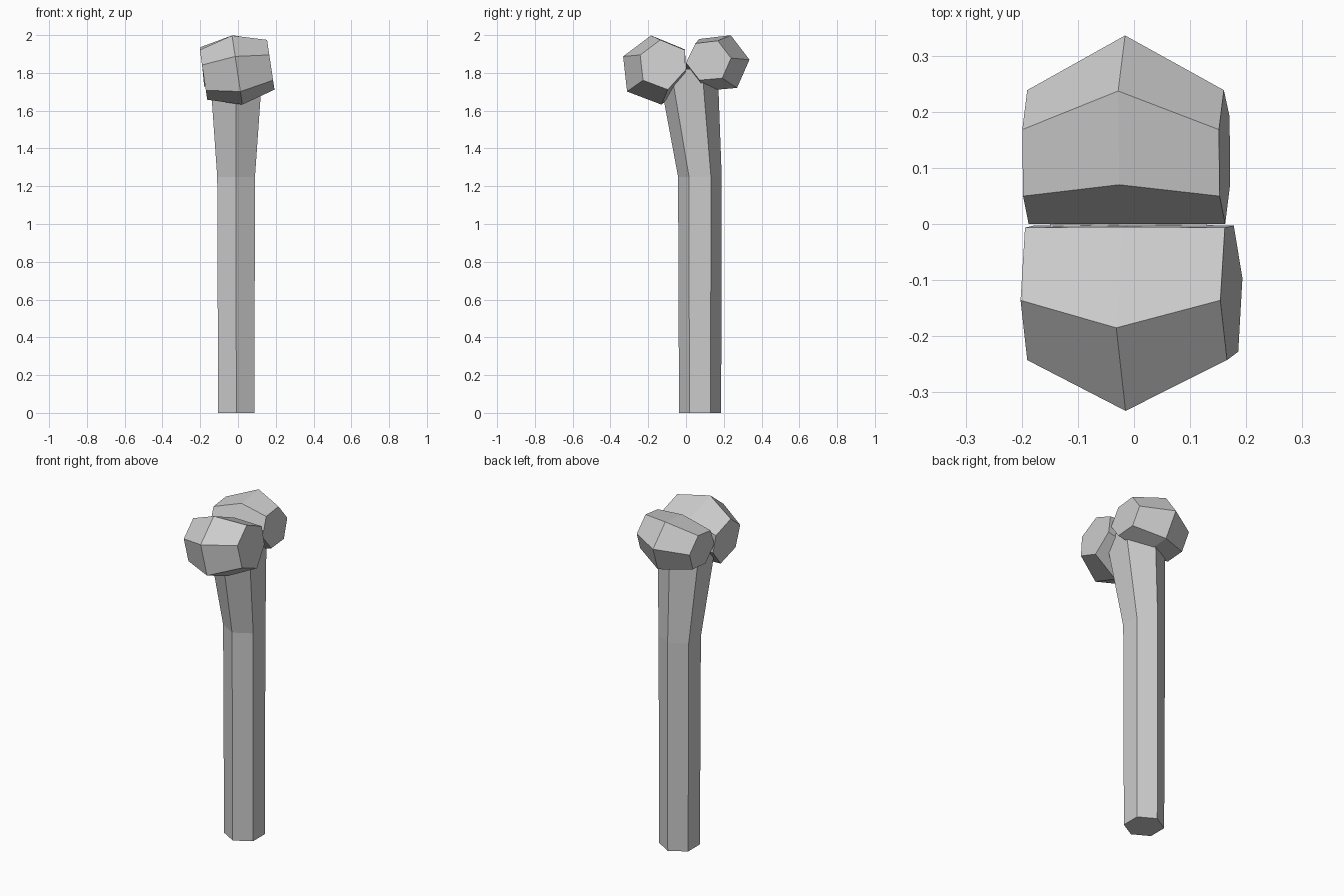
import bpy
import bmesh
import math
from mathutils import Matrix, Vector

if "Cube" in bpy.data.objects:
    bpy.data.objects.remove(bpy.data.objects["Cube"])


def loft(name, rings):
    """Closed solid through rings of equal point count."""
    bm = bmesh.new()
    loops = [[bm.verts.new(p) for p in ring] for ring in rings]
    n = len(loops[0])
    for a, b in zip(loops, loops[1:]):
        for i in range(n):
            j = (i + 1) % n
            bm.faces.new((a[i], a[j], b[j], b[i]))
    bm.faces.new(loops[0])
    bm.faces.new(loops[-1])
    bmesh.ops.recalc_face_normals(bm, faces=bm.faces)
    mesh = bpy.data.meshes.new(name)
    bm.to_mesh(mesh)
    bm.free()
    obj = bpy.data.objects.new(name, mesh)
    bpy.context.collection.objects.link(obj)
    return obj


def hexagon(x0, x1, ys, z):
    """Shaft section: ys = front point, side front, side back, back point."""
    f, sf, sb, b = ys
    m = (x0 + x1) / 2
    return [(m, f, z), (x1, sf, z), (x1, sb, z),
            (m, b, z), (x0, sb, z), (x0, sf, z)]


def knob(name, profile, pivot, x_mid, half, taper, tilt):
    """Hexagonal barrel along x, tapered toward the joint line and tilted about y."""
    py, pz = pivot
    rot = Matrix.Rotation(math.radians(-tilt), 3, 'Y')
    rings = []
    for x, s in ((-half, taper), (0, 1), (half, taper)):
        rings.append([rot @ Vector((x, py + (y - py) * s, (z - pz) * s))
                      + Vector((x_mid, 0, pz)) for y, z in profile])
    return loft(name, rings)


# Shaft, flaring forward at the top
loft("shaft", [
    hexagon(-0.105, 0.087, (-0.037, 0.018, 0.13, 0.186), 0),
    hexagon(-0.11, 0.09, (-0.042, 0.016, 0.132, 0.189), 1.25),
    hexagon(-0.15, 0.13, (-0.148, -0.08, 0.085, 0.168), 1.82),
])

# Front knob
knob("front_knob",
     [(-0.333, 1.888), (-0.185, 2.0), (-0.005, 1.925),
      (0.0, 1.775), (-0.13, 1.63), (-0.312, 1.70)],
     (-0.01, 1.82), -0.005, 0.18, 0.72, 8.5)

# Back knob
knob("back_knob",
     [(0.07, 1.98), (0.237, 2.0), (0.336, 1.87),
      (0.27, 1.72), (0.10, 1.705), (0.0, 1.835)],
     (0.0, 1.84), -0.013, 0.176, 0.71, 5.5)
